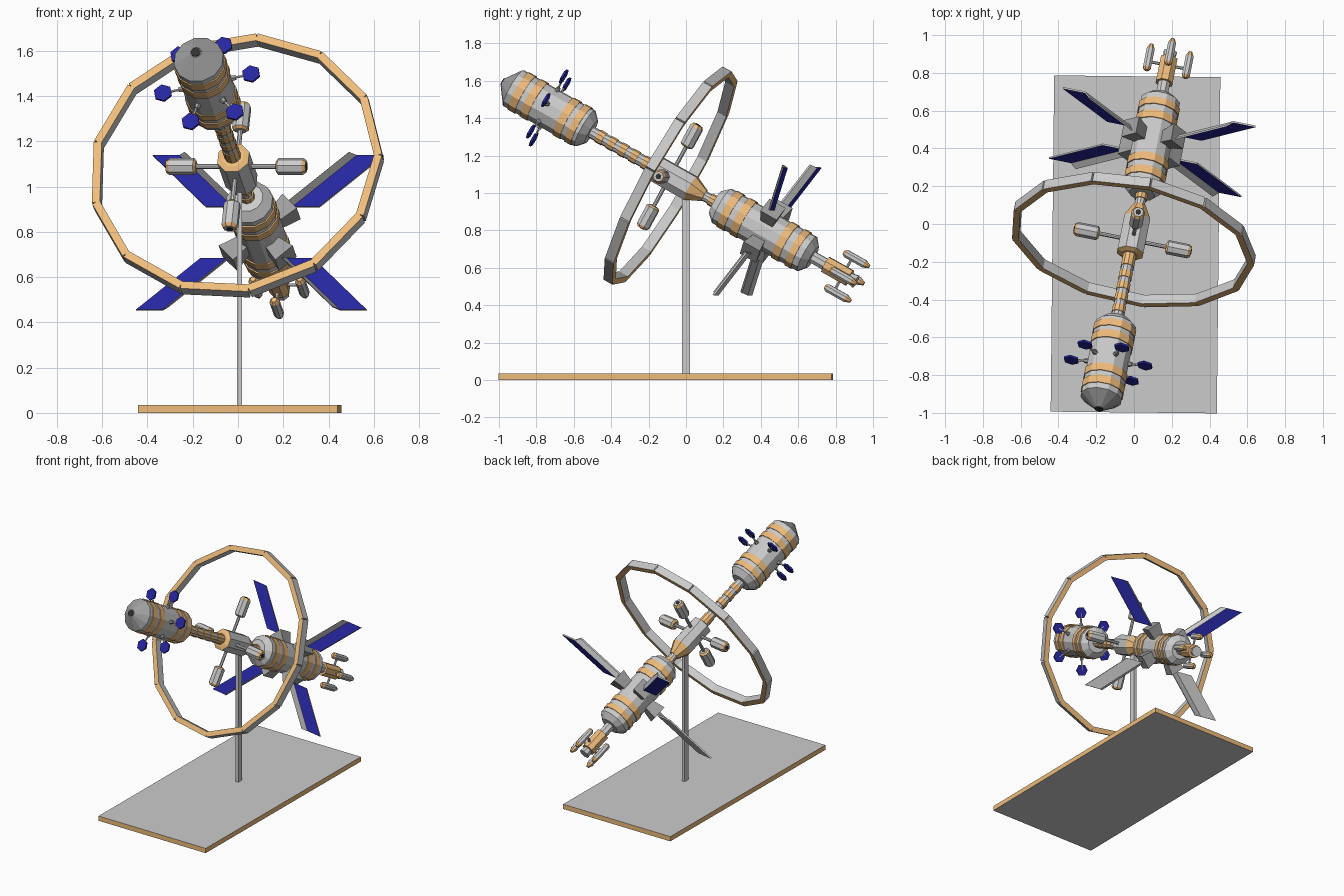
import bpy, bmesh
from math import sin, cos, pi, radians
from mathutils import Matrix, Vector

if "Cube" in bpy.data.objects:
    bpy.data.objects.remove(bpy.data.objects["Cube"])


def material(name, color):
    m = bpy.data.materials.new(name)
    m.diffuse_color = (*color, 1)
    m.use_nodes = True
    m.node_tree.nodes["Principled BSDF"].inputs["Base Color"].default_value = m.diffuse_color
    return m


GREY = material("light_grey", (0.8, 0.8, 0.8))
ORANGE = material("orange", (0.85, 0.5, 0.2))
BLUE = material("panel_blue", (0.02, 0.02, 0.35))
DARK = material("dark_grey", (0.35, 0.35, 0.35))
BLACK = material("black", (0.03, 0.03, 0.03))
MATS = [GREY, ORANGE, BLUE, DARK, BLACK]
G, O, B, D, K = range(5)

# Station frame: local Y runs along the tilted axis, X stays level
axis = Vector((0.2, 1, -0.565)).normalized()
side = axis.cross(Vector((0, 0, 1))).normalized()
up = side.cross(axis)
STATION = Matrix.Translation((0.01, 0, 1.04)) @ Matrix((side, axis, up)).transposed().to_4x4()


def finish(name, bm, matrix):
    bmesh.ops.recalc_face_normals(bm, faces=bm.faces)
    me = bpy.data.meshes.new(name)
    bm.to_mesh(me)
    bm.free()
    for m in MATS:
        me.materials.append(m)
    ob = bpy.data.objects.new(name, me)
    ob.matrix_world = matrix
    bpy.context.collection.objects.link(ob)
    return ob


def lathe(name, profile, n, local=Matrix(), caps=(G, G)):
    """Revolve (position, radius, colour of the section before it) around local Y."""
    bm = bmesh.new()
    rings = []
    for t, r, _ in profile:
        rings.append([bm.verts.new((r * cos(2 * pi * (i + .5) / n), t, r * sin(2 * pi * (i + .5) / n)))
                      for i in range(n)])
    for k in range(1, len(rings)):
        a, b = rings[k - 1], rings[k]
        for i in range(n):
            j = (i + 1) % n
            bm.faces.new((a[i], a[j], b[j], b[i])).material_index = profile[k][2]
    bm.faces.new(rings[0]).material_index = caps[0]
    bm.faces.new(rings[-1]).material_index = caps[1]
    return finish(name, bm, STATION @ local)


def box(name, size, matrix, color):
    """Box whose colour is chosen per face from its normal."""
    bm = bmesh.new()
    bmesh.ops.create_cube(bm, size=1)
    bmesh.ops.scale(bm, vec=size, verts=bm.verts)
    bm.normal_update()
    for f in bm.faces:
        f.material_index = color(f.normal)
    return finish(name, bm, matrix)


def banded(start, end, radius, bands, lift):
    """Profile of a tube with raised orange bands given as (centre, width)."""
    p = [(start, radius, G)]
    for c, w in bands:
        p += [(c - w / 2, radius, G), (c - w / 2, radius + lift, O),
              (c + w / 2, radius + lift, O), (c + w / 2, radius, O)]
    return p + [(end, radius, G)]


def spin(angle):
    """Rotate about the station axis so local X points outward at the angle."""
    return Matrix.Rotation(-angle, 4, 'Y')


def radial(angle, t):
    """Frame whose local Y points outward at the angle."""
    return Matrix.Translation((0, t, 0)) @ spin(angle) @ Matrix.Rotation(-pi / 2, 4, 'Z')


# Display base and pole
box("base", (0.88, 1.78, 0.035),
    Matrix.Translation((0.008, -0.108, 0.0175)) @ Matrix.Rotation(radians(-0.6), 4, 'Z'),
    lambda n: G if abs(n.z) > .5 else O)
box("pole", (0.022, 0.045, 1.0), Matrix.Translation((0.007, 0, 0.53)), lambda n: G)

# Front module with shallow nose cone
front = [(-1.14, 0.025, D), (-1.075, 0.112, D)]
front += banded(-1.07, -0.63, 0.112,
                [(-1.02, .045), (-.945, .045), (-.74, .045), (-.67, .04)], .005)
front += [(-0.59, 0.07, G)]
lathe("front_module", front, 12)
lathe("nose_port", [(-1.145, 0.022, K), (-1.12, 0.022, K)], 10, caps=(K, K))

# Striped connecting tube
lathe("front_tube", banded(-0.6, -0.17, 0.033,
      [(-.53, .04), (-.46, .04), (-.39, .04), (-.32, .04), (-.23, .07)], .004), 10)

# Central hub and rear neck
lathe("hub", [(-0.19, 0.05, O), (-0.18, 0.075, O), (0.03, 0.075, G), (0.115, 0.034, O)], 8, caps=(O, O))
lathe("rear_tube", banded(0.1, 0.21, 0.028, [(.165, .03)], .006), 10)

# Rear module
rear = [(0.185, 0.07, G)] + banded(0.225, 0.755, 0.107,
        [(.28, .045), (.36, .045), (.62, .045), (.70, .04)], .006) + [(0.79, 0.065, G)]
lathe("rear_module", rear, 12)

# Tail engine block
lathe("tail", [(0.78, 0.034, G), (0.87, 0.034, G), (0.87, 0.048, O), (1.02, 0.048, O),
               (1.02, 0.03, O), (1.06, 0.038, G)], 8)
for k in range(4):
    a = k * pi / 2
    off = spin(a) @ Matrix.Translation((0.105, 0, 0))
    lathe("tail_pod", [(0.925, 0.012, O), (0.94, 0.023, O), (1.055, 0.023, G), (1.085, 0.01, O)],
          8, off, (O, O))
    lathe("tail_pod_strut", [(0.03, 0.008, G), (0.1, 0.008, G)], 6, radial(a, 0.98))

# Large ring of straight segments
N, R = 13, 0.64
for k in range(N):
    a = radians(87) + (k + .5) * 2 * pi / N
    m = Matrix.Translation((0, -0.1, 0)) @ spin(a) @ Matrix.Translation((R * cos(pi / N), 0, 0))
    box("ring_segment", (0.036, 0.055, 2 * R * sin(pi / N)), STATION @ m,
        lambda n: O if abs(n.y) > .5 else G)

# Four capsules on hub arms
for k in range(4):
    m = radial(k * pi / 2, -0.1)
    lathe("hub_arm", [(0.05, 0.011, G), (0.2, 0.011, G)], 8, m)
    lathe("hub_capsule", [(0.18, 0.025, O), (0.19, 0.038, O), (0.3, 0.038, G), (0.315, 0.028, O)],
          8, m, (G, G))
    lathe("capsule_port", [(0.31, 0.015, K), (0.318, 0.015, K)], 8, m, (K, K))

# Six hexagonal dishes around the front module
for k in range(6):
    a = radians(14 + 60 * k)
    m = radial(a, -0.855)
    lathe("dish_stalk", [(0.1, 0.016, D), (0.13, 0.012, D), (0.13, 0.006, D), (0.2, 0.006, G)], 6, m)
    off = spin(a) @ Matrix.Translation((0.2, 0, 0))
    lathe("hexagon_dish", [(-0.862, 0.042, B), (-0.85, 0.042, B)], 6, off, (B, B))


# Four slanted solar panels with folded grey edges
def solar_panel(sx, sz):
    def plate(name, corners, thick, mats):
        bm = bmesh.new()
        lo = [bm.verts.new((sx * x, y, sz * z)) for x, y, z in corners]
        hi = [bm.verts.new((sx * x, y + thick, sz * z)) for x, y, z in corners]
        bm.faces.new(lo).material_index = mats[0]
        bm.faces.new(hi).material_index = mats[1]
        for i in range(4):
            j = (i + 1) % 4
            bm.faces.new((lo[i], lo[j], hi[j], hi[i])).material_index = G
        finish(name, bm, STATION @ Matrix.Translation((0, 0.5, 0)))

    plate("solar_panel", [(.135, 0, .13), (.255, 0, .13), (.52, 0, .39), (.40, 0, .39)],
          0.01, (B, B if sz > 0 else G))
    plate("panel_edge", [(.105, -.03, .13), (.135, 0, .13), (.40, 0, .39), (.37, -.03, .39)],
          0.01, (D, G))


for sx in (1, -1):
    for sz in (1, -1):
        solar_panel(sx, sz)
        angle = pi / 4 * sz if sx > 0 else pi - pi / 4 * sz
        # Flared square mount at the root of each panel
        lathe("panel_mount", [(0.09, 0.05, D), (0.185, 0.072, D)], 4, radial(angle, 0.5), (D, D))
